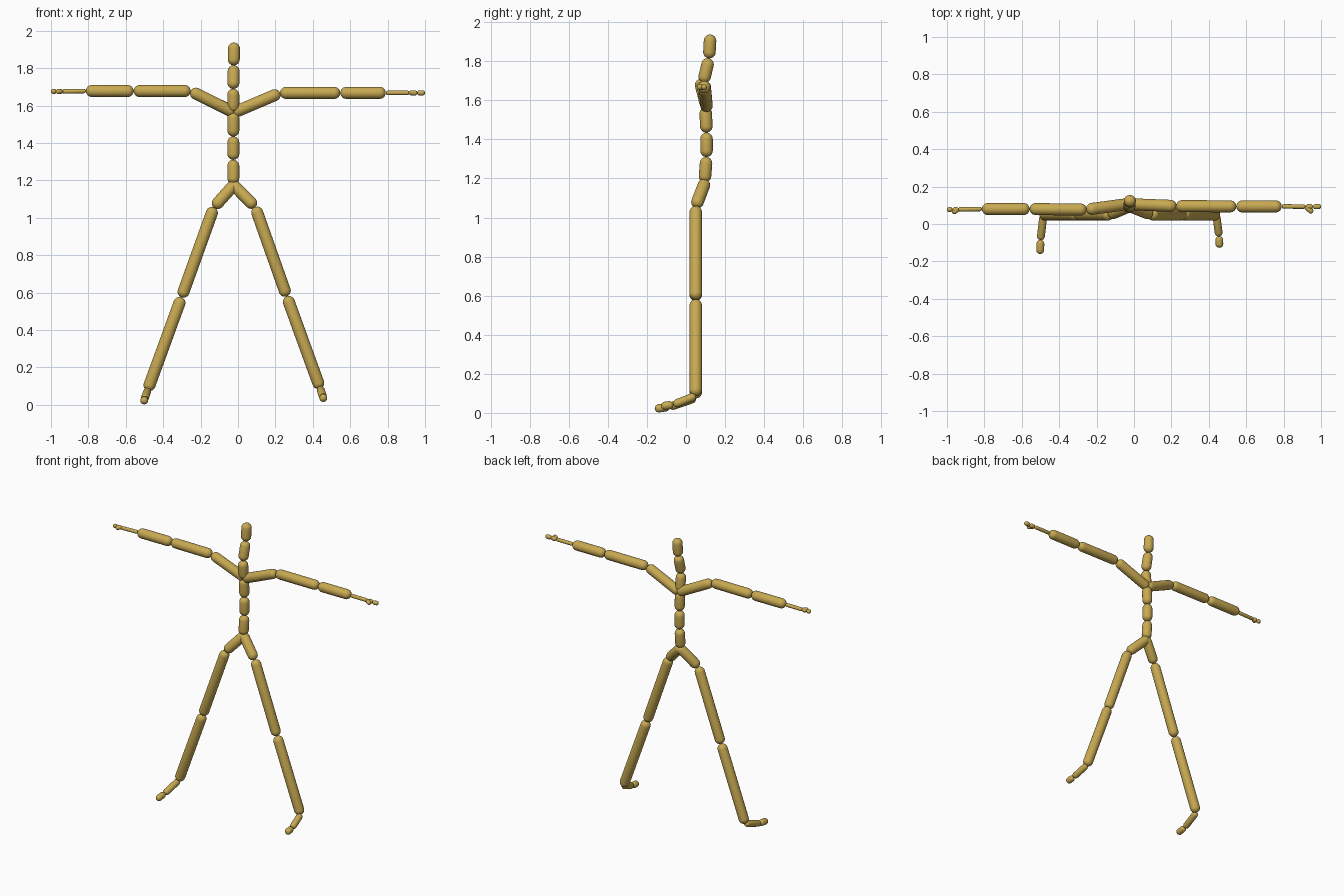
import bpy
import bmesh
import math
from mathutils import Vector, Matrix

default_cube = bpy.data.objects.get("Cube")
if default_cube:
    bpy.data.objects.remove(default_cube, do_unlink=True)

# One ochre colour for the whole figure
ochre = bpy.data.materials.new("ochre")
ochre.use_nodes = True
colour = (0.58, 0.40, 0.085, 1)
ochre.diffuse_color = colour
shader = ochre.node_tree.nodes["Principled BSDF"]
shader.inputs["Base Color"].default_value = colour
shader.inputs["Roughness"].default_value = 0.7

LIMB, FOOT, HAND, FINGER = 0.032, 0.021, 0.012, 0.014
SIDES = 24
ARC_STEPS = 6


def capsule(name, start, end, radius):
    """Round-ended rod whose outer tips lie at start and end."""
    start, end = Vector(start), Vector(end)
    axis = end - start
    length = axis.length
    radius = min(radius, length / 2)

    # Half outline: lower cap followed by upper cap
    outline = []
    for centre, first in ((radius, -math.pi / 2), (length - radius, 0)):
        for step in range(ARC_STEPS + 1):
            angle = first + step / ARC_STEPS * math.pi / 2
            outline.append((radius * math.cos(angle), 0, centre + radius * math.sin(angle)))

    # Turn the outline around the rod axis
    bm = bmesh.new()
    verts = [bm.verts.new(point) for point in outline]
    edges = [bm.edges.new(pair) for pair in zip(verts, verts[1:])]
    bmesh.ops.spin(bm, geom=verts + edges, cent=(0, 0, 0), axis=(0, 0, 1),
                   angle=math.tau, steps=SIDES, use_duplicate=False)
    bmesh.ops.remove_doubles(bm, verts=bm.verts, dist=0.0001)
    bmesh.ops.recalc_face_normals(bm, faces=bm.faces)
    for face in bm.faces:
        face.smooth = True

    mesh = bpy.data.meshes.new(name)
    bm.to_mesh(mesh)
    bm.free()
    mesh.materials.append(ochre)
    rod = bpy.data.objects.new(name, mesh)
    turn = axis.to_track_quat("Z", "Y").to_matrix().to_4x4()
    rod.matrix_world = Matrix.Translation(start) @ turn
    bpy.context.collection.objects.link(rod)
    return rod


def chain(prefix, parts, joints):
    """Capsules laid end to end between consecutive joints."""
    for (name, radius), start, end in zip(parts, joints, joints[1:]):
        capsule(prefix + name, start, end, radius)


# Spine, neck and head
spine_parts = [(name, LIMB) for name in
               ("pelvis", "waist", "lower_chest", "upper_chest", "neck", "head")]
chain("", spine_parts, [
    (-0.025, 0.095, 1.18), (-0.025, 0.105, 1.31), (-0.025, 0.105, 1.435),
    (-0.025, 0.1, 1.565), (-0.025, 0.088, 1.69), (-0.023, 0.118, 1.815),
    (-0.021, 0.125, 1.937)])

# Arms, each from breastbone to fingertip
arm_parts = [("collarbone", LIMB), ("upper_arm", LIMB), ("forearm", LIMB),
             ("hand", HAND), ("finger_base", FINGER), ("finger_tip", FINGER)]
chain("right_", arm_parts, [
    (-0.015, 0.109, 1.56), (-0.253, 0.077, 1.678), (-0.558, 0.08, 1.678),
    (-0.813, 0.08, 1.678), (-0.94, 0.078, 1.676), (-0.97, 0.077, 1.676),
    (-1, 0.077, 1.676)])
chain("left_", arm_parts, [
    (-0.029, 0.106, 1.56), (0.225, 0.096, 1.668), (0.547, 0.094, 1.668),
    (0.79, 0.094, 1.668), (0.917, 0.093, 1.668), (0.957, 0.093, 1.668),
    (1, 0.093, 1.668)])

# Thumbs
capsule("right_thumb", (-0.938, 0.085, 1.676), (-0.97, 0.057, 1.676), FINGER)
capsule("left_thumb", (0.917, 0.093, 1.668), (0.956, 0.061, 1.668), FINGER)

# Legs, each from pelvis to toe
leg_parts = [("hip", LIMB), ("thigh", LIMB), ("shin", LIMB),
             ("foot", FOOT), ("toe", FOOT)]
chain("right_", leg_parts, [
    (-0.012, 0.1, 1.187), (-0.129, 0.05, 1.056), (-0.302, 0.05, 0.575),
    (-0.484, 0.05, 0.076), (-0.5, -0.085, 0.03), (-0.502, -0.16, 0.021)])
chain("left_", leg_parts, [
    (-0.035, 0.1, 1.187), (0.092, 0.05, 1.058), (0.261, 0.05, 0.58),
    (0.44, 0.05, 0.087), (0.455, -0.065, 0.042), (0.457, -0.127, 0.034)])
